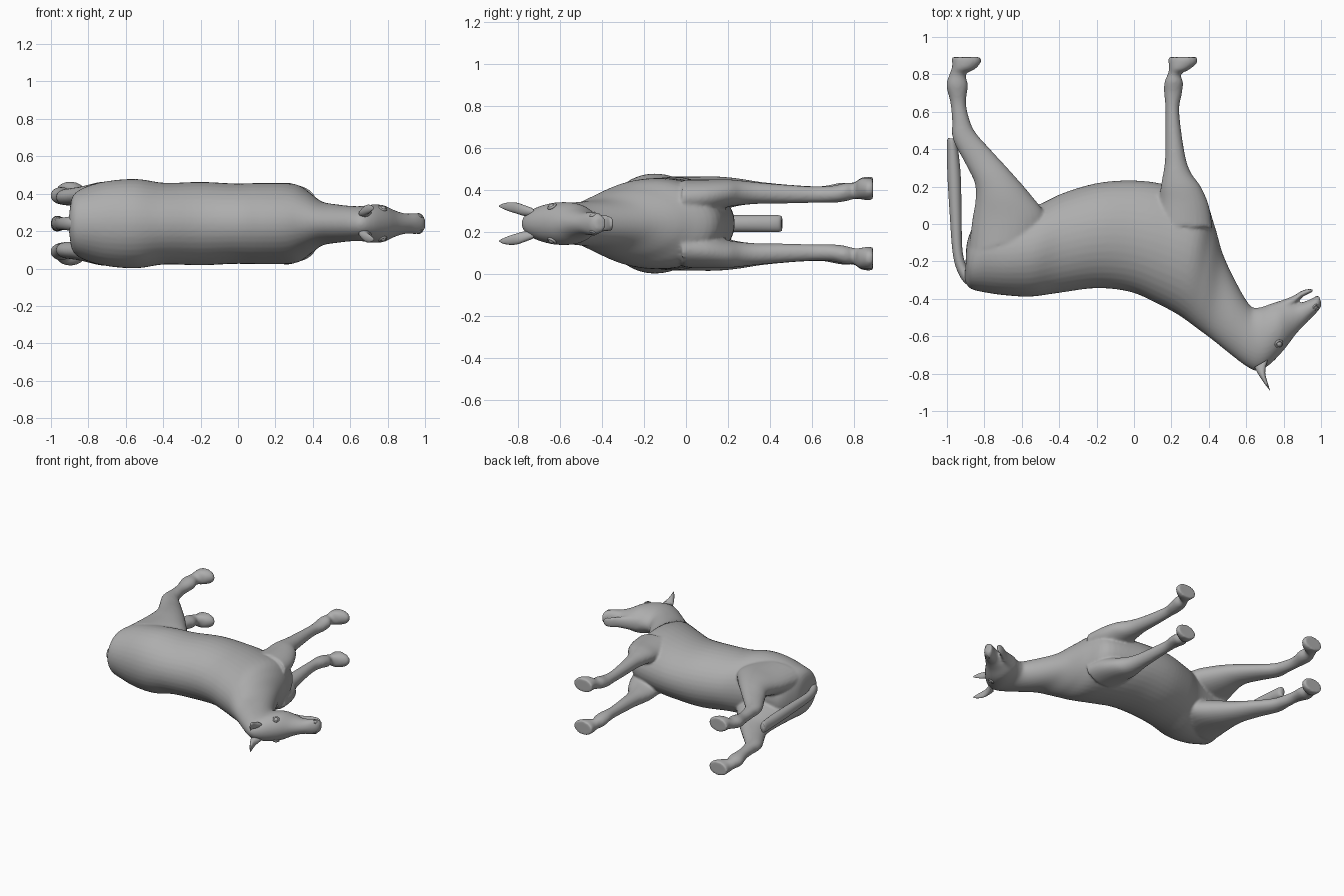
import bpy, bmesh, math
from mathutils import Vector

MID = 0.24      # height of the symmetry plane; the animal lies on its side
grey = bpy.data.materials.new("plain grey")
grey.diffuse_color = (0.42, 0.42, 0.42, 1)


def spline(rows, steps=5):
    """Catmull-Rom interpolation of station rows."""
    out = []
    for i in range(len(rows) - 1):
        p0, p1, p2, p3 = (rows[max(i - 1, 0)], rows[i], rows[i + 1],
                          rows[min(i + 2, len(rows) - 1)])
        for k in range(steps):
            t = k / steps
            out.append([0.5 * (2 * b + (c - a) * t + (2 * a - 5 * b + 4 * c - d) * t * t
                               + (3 * b - a - 3 * c + d) * t ** 3)
                        for a, b, c, d in zip(p0, p1, p2, p3)])
    out.append(list(rows[-1]))
    return out


def loft(bm, rows, side=1, n=28):
    """Oval sections. Row: edge A (x, y), edge B (x, y), offset from the
    symmetry plane, half thickness."""
    rings = []
    for ax, ay, bx, by, off, half in spline(rows):
        ring = []
        for k in range(n):
            t = 2 * math.pi * k / n
            c, s = math.cos(t), math.sin(t)
            ring.append(bm.verts.new(((ax + bx) / 2 + (ax - bx) / 2 * c,
                                      (ay + by) / 2 + (ay - by) / 2 * c,
                                      MID + side * off + half * s)))
        rings.append(ring)
    for r0, r1 in zip(rings, rings[1:]):
        for k in range(n):
            j = (k + 1) % n
            bm.faces.new((r0[k], r0[j], r1[j], r1[k]))
    bm.faces.new(rings[0])
    bm.faces.new(rings[-1])


def finish(bm, name):
    bmesh.ops.recalc_face_normals(bm, faces=bm.faces)
    for f in bm.faces:
        f.smooth = True
    me = bpy.data.meshes.new(name)
    bm.to_mesh(me)
    bm.free()
    me.materials.append(grey)
    ob = bpy.data.objects.new(name, me)
    bpy.context.collection.objects.link(ob)
    return ob


# Trunk, neck and head down to the upper lip: back edge, belly edge, half thickness
trunk = [
    (-.905, -.30, -.90, -.20, .05), (-.875, -.345, -.888, -.08, .15),
    (-.79, -.367, -.82, .04, .20), (-.68, -.382, -.68, .06, .230),
    (-.55, -.388, -.52, .10, .238), (-.40, -.368, -.38, .165, .218),
    (-.20, -.343, -.20, .218, .223), (-.02, -.363, -.02, .233, .215),
    (.12, -.423, .15, .215, .217), (.24, -.488, .36, .15, .212),
    (.33, -.553, .428, .0, .165), (.42, -.62, .475, -.16, .118),
    (.52, -.70, .55, -.32, .102), (.60, -.76, .62, -.435, .094),
    (.66, -.785, .665, -.447, .094), (.725, -.752, .71, -.435, .102),
    (.80, -.675, .755, -.425, .098), (.865, -.59, .81, -.415, .070),
    (.92, -.53, .87, -.425, .054), (.965, -.485, .93, -.408, .056),
    (.992, -.455, .965, -.39, .050), (1.003, -.43, .988, -.38, .032),
]
# Lower jaw below the open mouth
jaw = [
    (.74, -.50, .72, -.43, 0, .06), (.82, -.46, .79, -.408, 0, .050),
    (.865, -.425, .85, -.385, 0, .042), (.905, -.388, .895, -.358, 0, .040),
    (.94, -.370, .935, -.347, 0, .034), (.958, -.362, .957, -.350, 0, .018),
]
# Legs: rear edge, front edge, sideways offset, half thickness
front_leg = [
    (.12, .0, .42, -.02, .12, .09), (.135, .12, .40, .10, .13, .08),
    (.143, .20, .357, .20, .145, .066), (.156, .27, .307, .27, .147, .058),
    (.166, .35, .277, .35, .145, .051), (.168, .50, .252, .50, .14, .044),
    (.168, .62, .242, .62, .138, .039), (.161, .70, .257, .70, .14, .041),
    (.163, .76, .262, .76, .15, .044), (.180, .80, .250, .80, .155, .039),
    (.187, .835, .295, .825, .165, .049), (.183, .87, .338, .862, .165, .054),
    (.183, .892, .338, .892, .165, .052),
]
hind_leg = [
    (-.885, -.15, -.48, -.05, .11, .115), (-.865, .02, -.475, .05, .125, .10),
    (-.847, .13, -.555, .16, .14, .085), (-.852, .22, -.65, .27, .15, .066),
    (-.90, .32, -.755, .385, .147, .052), (-.967, .45, -.848, .49, .142, .045),
    (-.972, .55, -.883, .57, .14, .041), (-.982, .65, -.898, .65, .14, .039),
    (-1.003, .74, -.888, .74, .15, .045), (-.987, .80, -.898, .80, .157, .039),
    (-.973, .84, -.85, .828, .168, .050), (-.973, .87, -.818, .865, .17, .054),
    (-.973, .892, -.822, .892, .17, .052),
]

# Body: overlapping lofts fused into one skin
bm = bmesh.new()
loft(bm, [r[:4] + (0, r[4]) for r in trunk], n=40)
loft(bm, jaw)
for side in (1, -1):
    loft(bm, front_leg, side)
    loft(bm, hind_leg, side)
body = finish(bm, "body")
fuse = body.modifiers.new("fuse", 'REMESH')
fuse.mode = 'VOXEL'
fuse.voxel_size = 0.009
fuse.use_smooth_shade = True
soft = body.modifiers.new("soften", 'SMOOTH')
soft.factor = 0.5
soft.iterations = 6

# Tail hanging behind the hind legs
bm = bmesh.new()
loft(bm, [
    (-.83, -.35, -.83, -.25, 0, .045), (-.90, -.32, -.875, -.24, 0, .040),
    (-.945, -.25, -.90, -.215, 0, .034), (-.970, -.15, -.918, -.13, 0, .034),
    (-.985, .05, -.922, .05, 0, .038), (-.997, .25, -.926, .25, 0, .041),
    (-1.0, .38, -.938, .38, 0, .041), (-1.0, .44, -.948, .44, 0, .040),
    (-.993, .46, -.962, .455, 0, .034),
])
finish(bm, "tail")

for side, label in ((1, "upper"), (-1, "lower")):
    # Pointed ear
    bm = bmesh.new()
    loft(bm, [
        (.645, -.765, .715, -.725, .055, .022), (.657, -.79, .705, -.765, .064, .026),
        (.675, -.82, .702, -.80, .074, .026), (.695, -.85, .712, -.84, .080, .021),
        (.715, -.876, .722, -.872, .083, .012), (.727, -.892, .728, -.891, .083, .003),
    ], side, n=16)
    finish(bm, label + "_ear")

    # Eyeball, eyelid ring and nostril rim
    bpy.ops.mesh.primitive_uv_sphere_add(segments=16, ring_count=10, radius=.017,
                                         location=(.775, -.64, MID + side * .078))
    bpy.context.object.name = label + "_eye"
    bpy.ops.mesh.primitive_torus_add(major_radius=.018, minor_radius=.006,
                                     major_segments=24, minor_segments=8,
                                     location=(.775, -.64, MID + side * .083),
                                     rotation=(side * .5, side * .4, 0))
    bpy.context.object.name = label + "_eyelid"
    bpy.ops.mesh.primitive_torus_add(major_radius=.013, minor_radius=.005,
                                     major_segments=20, minor_segments=8,
                                     location=(.972, -.445, MID + side * .044),
                                     rotation=(side * .4, side * .5, 0))
    bpy.context.object.name = label + "_nostril"
    for part in ("_eye", "_eyelid", "_nostril"):
        me = bpy.data.objects[label + part].data
        me.materials.append(grey)
        for p in me.polygons:
            p.use_smooth = True
